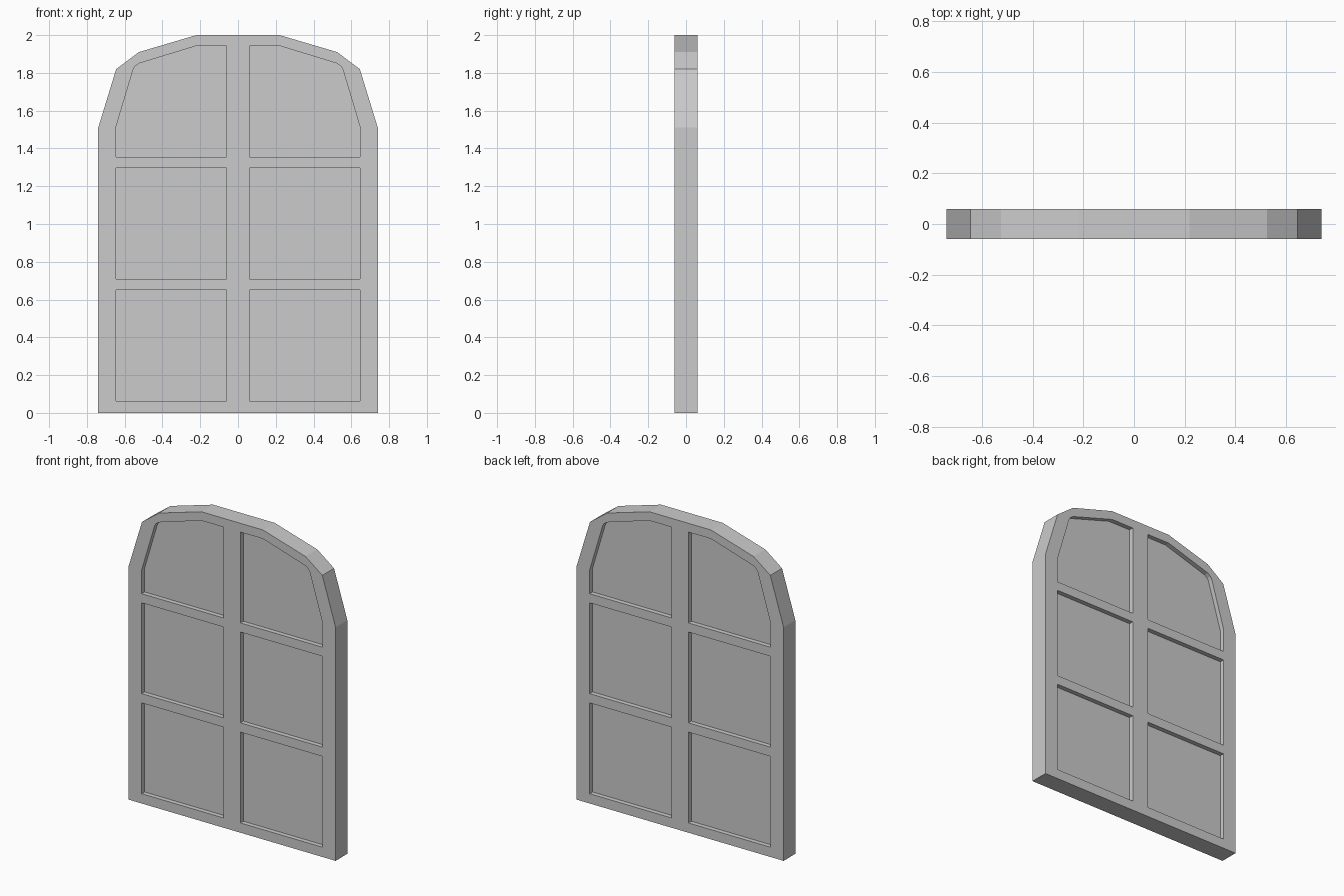
import bpy, bmesh

if "Cube" in bpy.data.objects:
    bpy.data.objects.remove(bpy.data.objects["Cube"])


def prism(name, profile, y0, y1):
    """Extrude an (x, z) profile from y0 to y1."""
    bm = bmesh.new()
    face = bm.faces.new([bm.verts.new((x, y0, z)) for x, z in profile])
    ext = bmesh.ops.extrude_face_region(bm, geom=[face])["geom"]
    bmesh.ops.translate(bm, vec=(0, y1 - y0, 0),
                        verts=[v for v in ext if isinstance(v, bmesh.types.BMVert)])
    bmesh.ops.recalc_face_normals(bm, faces=bm.faces)
    mesh = bpy.data.meshes.new(name)
    bm.to_mesh(mesh)
    bm.free()
    obj = bpy.data.objects.new(name, mesh)
    bpy.context.collection.objects.link(obj)
    return obj


def mirrored(profile):
    return [(-x, z) for x, z in profile]


HALF = 0.06    # half the window thickness
PANE = 0.03    # half the pane thickness

# Arched window slab
side = [(0.74, 0), (0.74, 1.51), (0.645, 1.82), (0.525, 1.91), (0.22, 2.0)]
window = prism("arched_window", side + mirrored(side)[::-1], -HALF, HALF)

# Pane outlines on the right half: two squares and the arched top
panes = [[(0.06, z), (0.647, z), (0.647, z + 0.587), (0.06, z + 0.587)]
         for z in (0.063, 0.71)]
panes.append([(0.06, 1.356), (0.647, 1.356), (0.647, 1.51), (0.555, 1.818),
              (0.545, 1.835), (0.525, 1.85), (0.22, 1.943), (0.06, 1.943)])

# Recess each pane on the front and back
cutters = bpy.data.collections.new("pane_cutters")
bpy.context.scene.collection.children.link(cutters)
for pane in panes:
    for profile in (pane, mirrored(pane)):
        for y0, y1 in ((-0.2, -PANE), (PANE, 0.2)):
            cutter = prism("pane_cutter", profile, y0, y1)
            bpy.context.collection.objects.unlink(cutter)
            cutters.objects.link(cutter)

mod = window.modifiers.new("pane_recesses", "BOOLEAN")
mod.operation = "DIFFERENCE"
mod.operand_type = "COLLECTION"
mod.collection = cutters
mod.solver = "EXACT"
bpy.context.view_layer.objects.active = window
window.select_set(True)
bpy.ops.object.modifier_apply(modifier=mod.name)

# Remove the cutters
for cutter in list(cutters.objects):
    bpy.data.objects.remove(cutter)
bpy.data.collections.remove(cutters)
